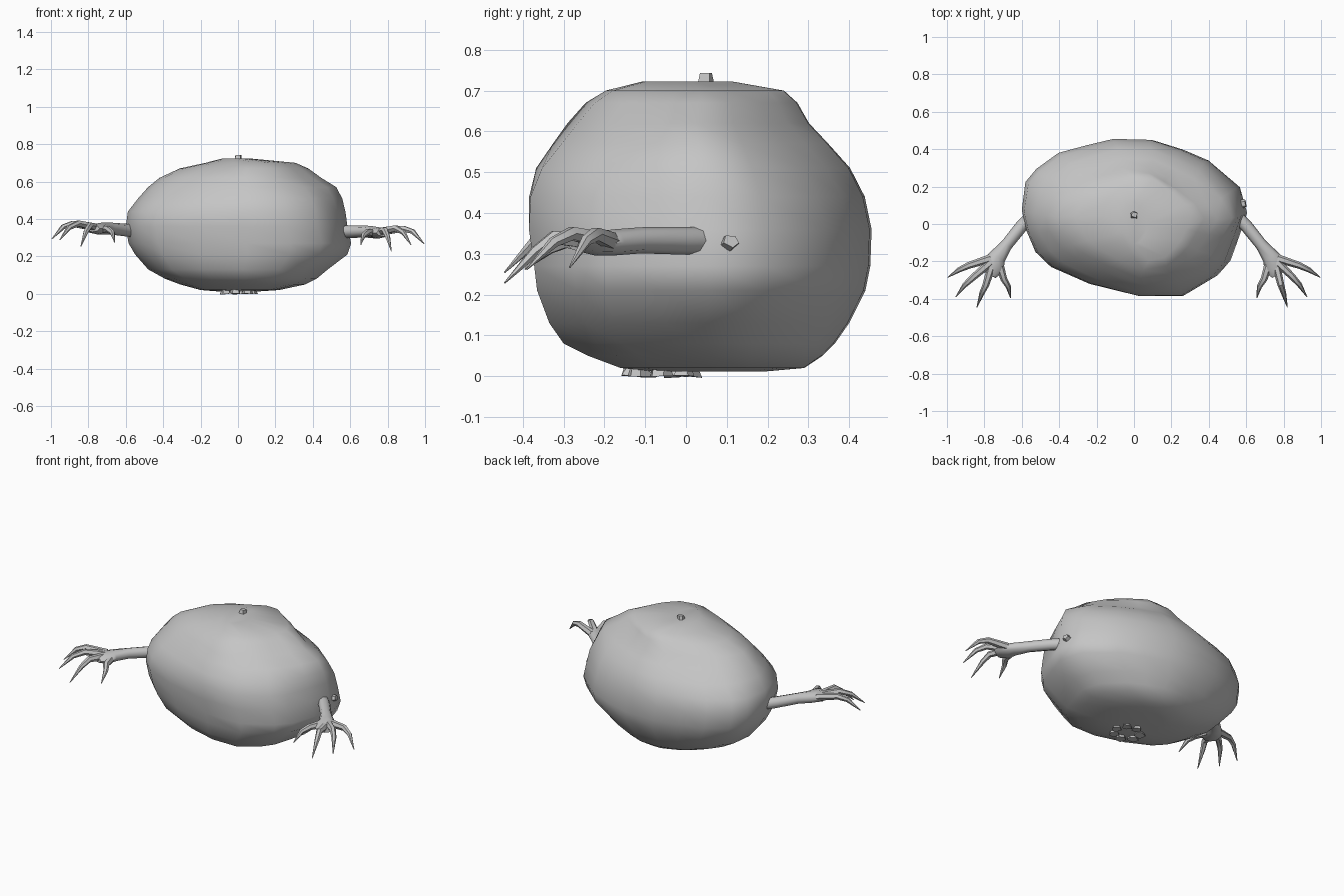
import bpy, bmesh, math, random
from mathutils import Vector, Matrix

if "Cube" in bpy.data.objects:
    bpy.data.objects.remove(bpy.data.objects["Cube"])

random.seed(4)
grey = bpy.data.materials.new("stone grey")
grey.diffuse_color = (0.56, 0.56, 0.56, 1)
grey.use_nodes = True
grey.node_tree.nodes["Principled BSDF"].inputs["Base Color"].default_value = grey.diffuse_color


def finish(name, bm, angle=60):
    bmesh.ops.recalc_face_normals(bm, faces=bm.faces)
    mesh = bpy.data.meshes.new(name)
    bm.to_mesh(mesh)
    bm.free()
    obj = bpy.data.objects.new(name, mesh)
    bpy.context.collection.objects.link(obj)
    mesh.materials.append(grey)
    bpy.ops.object.select_all(action='DESELECT')
    obj.select_set(True)
    bpy.context.view_layer.objects.active = obj
    bpy.ops.object.shade_smooth_by_angle(angle=math.radians(angle))
    return obj


def loft(bm, rings):
    """Skin a list of point rings and cap both ends."""
    rows = [[bm.verts.new(p) for p in ring] for ring in rings]
    n = len(rows[0])
    for a, b in zip(rows, rows[1:]):
        for i in range(n):
            j = (i + 1) % n
            bm.faces.new((a[i], a[j], b[j], b[i]))
    bm.faces.new(rows[0][::-1])
    bm.faces.new(rows[-1])


def tube(bm, path, sides):
    """Tube along (x, y, z, half width, half height) points."""
    pts = [Vector(p[:3]) for p in path]
    rings = []
    for k, p in enumerate(path):
        d = (pts[min(k + 1, len(pts) - 1)] - pts[max(k - 1, 0)]).normalized()
        side = d.cross(Vector((0, 0, 1))).normalized()
        up = side.cross(d)
        rings.append([pts[k] + side * p[3] * math.cos(t) + up * p[4] * math.sin(t)
                      for t in (math.tau * i / sides for i in range(sides))])
    loft(bm, rings)


# Body: one plan outline, fitted to the extents at each height
plan = [(-.60, .08), (-.58, .23), (-.52, .30), (-.40, .385), (-.25, .425), (-.10, .46),
        (.10, .455), (.26, .405), (.40, .345), (.57, .20), (.61, .06), (.57, -.06),
        (.52, -.20), (.45, -.28), (.28, -.38), (.04, -.38), (-.23, -.315), (-.44, -.225),
        (-.525, -.145), (-.575, -.03)]
# height, left, right, front, back
levels = [(.012, -.10, .10, -.08, .20), (.02, -.20, .22, -.16, .29),
          (.05, -.31, .36, -.24, .335), (.08, -.39, .42, -.30, .365),
          (.13, -.48, .48, -.335, .40), (.21, -.55, .585, -.365, .44),
          (.27, -.585, .605, -.372, .452), (.36, -.60, .585, -.385, .455),
          (.44, -.59, .575, -.385, .44), (.51, -.54, .56, -.37, .41),
          (.57, -.49, .53, -.33, .36), (.62, -.43, .45, -.295, .315),
          (.67, -.32, .38, -.25, .285), (.70, -.18, .31, -.20, .25),
          (.722, -.09, .08, -.11, .12)]
bm = bmesh.new()
rings = []
for z, x0, x1, y0, y1 in levels:
    round_off = .13 * min(1, max(0, (z - .42) / .2))   # upper corners are softer
    ring = []
    for x, y in plan:
        u, v = (x + .60) / .605 - 1, (y + .38) / .42 - 1
        f = 1 - round_off * abs(math.sin(2 * math.atan2(v, u)))
        ring.append(((x0 + x1) / 2 + u * f * (x1 - x0) / 2,
                     (y0 + y1) / 2 + v * f * (y1 - y0) / 2, z))
    rings.append(ring)
loft(bm, rings)
finish("body", bm)

# Arms with flattened palms, then four clawed fingers on each
arm = [(.50, .09, .332, .034, .034), (.60, -.01, .332, .034, .034),
       (.68, -.11, .333, .032, .032), (.73, -.175, .328, .046, .032),
       (.755, -.225, .325, .064, .029), (.778, -.268, .325, .044, .018)]
fingers = [
    [(.77, -.185, .332), (.885, -.222, .348), (.935, -.245, .332), (.995, -.285, .267)],
    [(.76, -.20, .332), (.845, -.28, .350), (.885, -.325, .328), (.925, -.39, .262)],
    [(.76, -.22, .330), (.785, -.325, .340), (.80, -.37, .305), (.82, -.445, .228)],
    [(.72, -.215, .325), (.695, -.295, .330), (.67, -.335, .312), (.657, -.395, .262)]]
radii = (.023, .018, .014, .002)
spread = (0, .028, .02, .003)   # left fingers splay a little wider

for label, s, lift in (("right", 1, 0), ("left", -1, .026)):
    def place(p, out=0):
        return (s * (p[0] + out), p[1],
                p[2] + lift * min(1, max(0, (p[0] - .5) / .3)))
    bm = bmesh.new()
    tube(bm, [place(p) + p[3:] for p in arm], 8)
    finish(label + "_arm", bm)
    bm = bmesh.new()
    for f, wide in zip(fingers, spread):
        wide *= s < 0
        tube(bm, [place(p, wide * k / 3) + (r, r)
                  for k, (p, r) in enumerate(zip(f, radii))], 6)
    finish(label + "_fingers", bm, 40)


# Small chips poking out of the surface
def chip(name, centre, size, depth, axis=(0, 0, 1)):
    bm = bmesh.new()
    bmesh.ops.create_cone(bm, cap_ends=True, segments=5, radius1=size,
                          radius2=size * .7, depth=depth)
    turn = Vector((0, 0, 1)).rotation_difference(Vector(axis)).to_matrix().to_4x4()
    for v in bm.verts:
        v.co += Vector([random.uniform(-.2, .2) * size for _ in range(2)] + [0])
    bmesh.ops.transform(bm, matrix=Matrix.Translation(centre) @ turn, verts=bm.verts)
    finish(name, bm, 20)


chip("top_chip", (0, .05, .728), .024, .03)
chip("side_chip", (.582, .108, .33), .024, .03, (1, .2, .2))
for i in range(7):
    a = math.tau * i / 7
    chip("underside_chip", (.075 * math.cos(a), -.06 + .07 * math.sin(a), .014),
         .03, .028, (random.uniform(-.15, .15), random.uniform(-.15, .15), 1))
